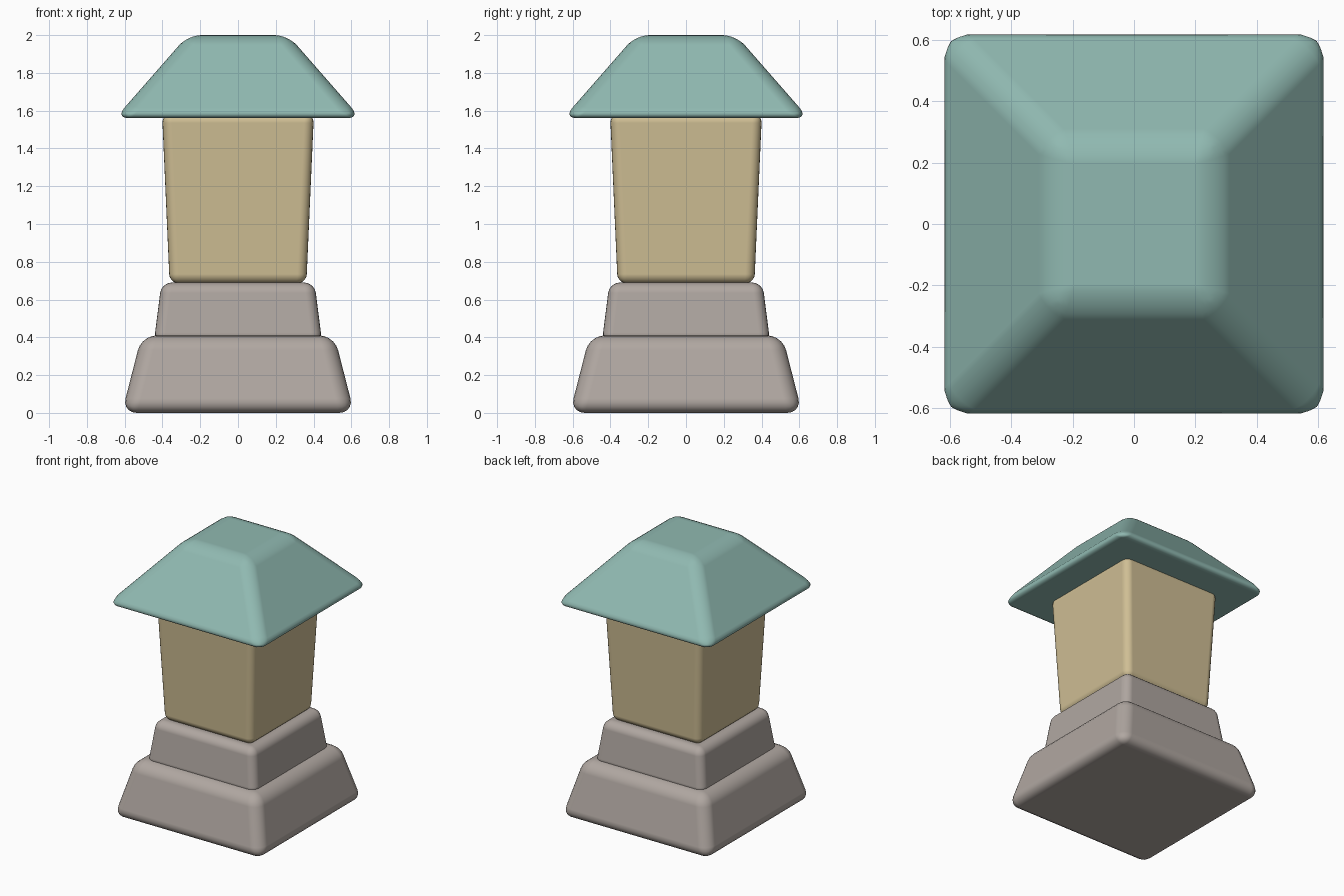
import bpy
import bmesh

# Remove the default cube only
cube = bpy.data.objects.get("Cube")
if cube:
    bpy.data.objects.remove(cube, do_unlink=True)


def srgb(*channels):
    """Turn 0-255 display values into a linear colour."""
    lin = [((c / 255 + 0.055) / 1.055) ** 2.4 for c in channels]
    return (*lin, 1.0)


def material(name, colour):
    mat = bpy.data.materials.new(name)
    mat.use_nodes = True
    mat.diffuse_color = colour
    mat.node_tree.nodes["Principled BSDF"].inputs["Base Color"].default_value = colour
    return mat


def tapered_block(name, z_low, z_high, half_low, half_high, rounding, mat):
    """Square block with sloping sides and soft rounded edges."""
    bm = bmesh.new()
    bmesh.ops.create_cube(bm, size=2)
    for v in bm.verts:
        half, z = (half_high, z_high) if v.co.z > 0 else (half_low, z_low)
        v.co = (v.co.x * half, v.co.y * half, z)
    for f in bm.faces:
        f.smooth = True
    mesh = bpy.data.meshes.new(name)
    bm.to_mesh(mesh)
    bm.free()
    mesh.materials.append(mat)
    obj = bpy.data.objects.new(name, mesh)
    bpy.context.collection.objects.link(obj)
    bevel = obj.modifiers.new("rounded_edges", "BEVEL")
    bevel.width = rounding
    bevel.segments = 5
    bevel.limit_method = 'NONE'
    bevel.harden_normals = True
    return obj


stone = material("warm_grey_stone", srgb(176, 167, 161))
plaster = material("sand_yellow", srgb(207, 190, 148))
tile = material("pale_teal", srgb(144, 185, 177))

# Stepped stone foot
tapered_block("base_step", 0, 0.41, 0.615, 0.51, 0.08, stone)
tapered_block("upper_step", 0.37, 0.69, 0.446, 0.405, 0.055, stone)

# Lamp body, widening upwards into the roof
tapered_block("lantern_body", 0.685, 1.585, 0.362, 0.402, 0.05, plaster)

# Overhanging hipped roof with a flat top
tapered_block("roof", 1.56, 2.0, 0.65, 0.265, 0.07, tile)
